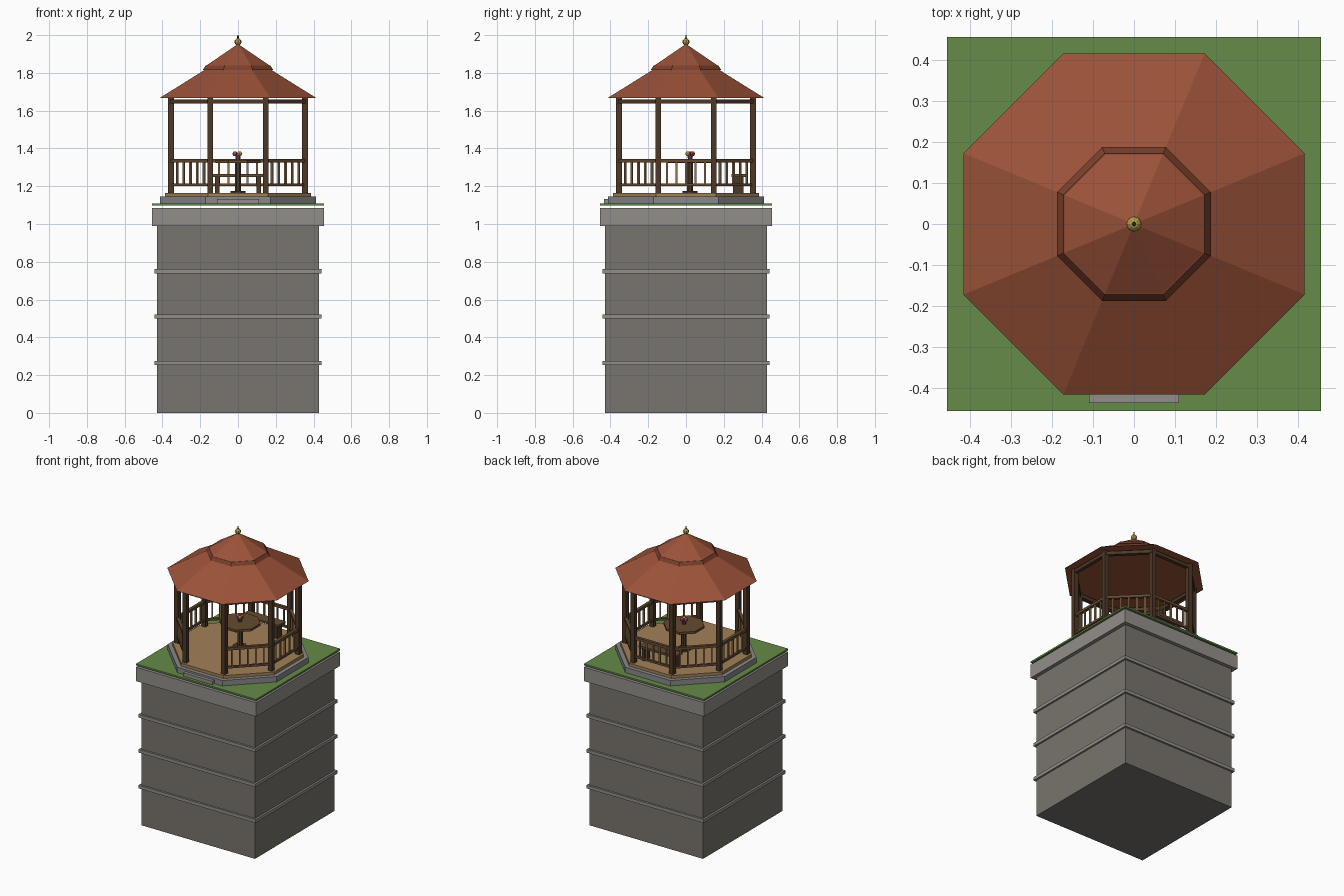
import bpy
from math import pi, cos, sin
from mathutils import Matrix, Vector

if "Cube" in bpy.data.objects:
    bpy.data.objects.remove(bpy.data.objects["Cube"])

def mat(name, r, g, b):
    m = bpy.data.materials.new(name)
    m.diffuse_color = (r, g, b, 1)
    m.use_nodes = True
    m.node_tree.nodes["Principled BSDF"].inputs["Base Color"].default_value = m.diffuse_color
    return m

STONE = mat("stone", .19, .175, .155)
TRIM = mat("trim_stone", .29, .275, .255)
SLAB = mat("slab_stone", .25, .25, .25)
GRASS = mat("grass", .13, .26, .065)
PLANK = mat("plank", .36, .22, .095)
DARK = mat("dark_wood", .075, .04, .02)
WOOD = mat("wood", .13, .07, .03)
TAN = mat("light_wood", .30, .18, .08)
TILE = mat("roof_tile", .33, .085, .04)
EDGE = mat("roof_edge", .20, .05, .025)
GOLD = mat("gold", .45, .33, .06)
IRON = mat("iron", .04, .04, .04)
VASE = mat("vase_glaze", .15, .06, .12)
PINK = mat("pink_petal", .50, .10, .22)
YELLOW = mat("yellow_petal", .60, .38, .05)
RED = mat("red_petal", .45, .05, .05)

def finish(name, m):
    o = bpy.context.object
    o.name = name
    o.data.materials.append(m)
    return o

def box(name, m, x, y, z, turn=0):
    """Box from (min, max) ranges, turned about the z axis of the model."""
    bpy.ops.mesh.primitive_cube_add(size=1)
    o = finish(name, m)
    size = [r[1] - r[0] for r in (x, y, z)]
    mid = Vector([(r[0] + r[1]) / 2 for r in (x, y, z)])
    o.data.transform(Matrix.Rotation(turn, 4, 'Z') @ Matrix.Translation(mid)
                     @ Matrix.Diagonal((*size, 1)))
    return o

def slab(name, m, h, z0, z1):
    return box(name, m, (-h, h), (-h, h), (z0, z1))

def prism(name, m, a0, a1, z0, z1, n=8, at=(0, 0)):
    """Regular prism or cone given by bottom and top apothem, flats on the axes."""
    k = 1 / cos(pi / n)
    bpy.ops.mesh.primitive_cone_add(vertices=n, radius1=a0 * k, radius2=a1 * k, depth=z1 - z0,
                                    location=(*at, (z0 + z1) / 2), rotation=(0, 0, pi / n))
    return finish(name, m)

def ball(name, m, r, loc):
    bpy.ops.mesh.primitive_uv_sphere_add(segments=8, ring_count=6, radius=r, location=loc)
    return finish(name, m)

# Tower, string courses, cap and floating lawn
slab("tower", STONE, .43, 0, .99)
for i, z in enumerate((.265, .51, .75)):
    slab(f"tower_band_{i}", TRIM, .443, z - .011, z + .011)
slab("tower_cap", TRIM, .455, .99, 1.085)
slab("lawn", GRASS, .455, 1.097, 1.108)

# Octagonal base, step and floor
prism("stone_base", SLAB, .413, .413, 1.106, 1.145)
box("entry_step", TRIM, (-.11, .11), (-.435, -.38), (1.106, 1.132))
prism("plank_floor", PLANK, .386, .386, 1.143, 1.165)

# Posts, beams and railings; side 0 is the open front
A, HALF = .355, .147
for i in range(8):
    t = i * pi / 4
    a = t - pi / 2 + pi / 8
    px, py = A / cos(pi / 8) * cos(a), A / cos(pi / 8) * sin(a)
    box(f"post_{i}", DARK, (px - .015, px + .015), (py - .015, py + .015), (1.16, 1.669))
    box(f"beam_{i}", DARK, (-HALF, HALF), (-A - .012, -A + .012), (1.637, 1.66), t)
    if i == 0:
        continue
    box(f"top_rail_{i}", WOOD, (-HALF, HALF), (-A - .01, -A + .01), (1.325, 1.343), t)
    box(f"low_rail_{i}", WOOD, (-HALF, HALF), (-A - .007, -A + .007), (1.2, 1.214), t)
    for j in range(-2, 3):
        x = j * .05
        box(f"baluster_{i}_{j + 2}", TAN, (x - .005, x + .005), (-A - .005, -A + .005),
            (1.21, 1.328), t)

# Two-tier roof
prism("lower_roof", TILE, .415, .165, 1.667, 1.823)
prism("roof_collar", EDGE, .187, .172, 1.815, 1.838)
prism("upper_roof", TILE, .172, 0, 1.836, 1.953)

# Finial
prism("finial_base", GOLD, .014, .008, 1.94, 1.952)
ball("finial_ball", GOLD, .019, (0, 0, 1.964))
prism("finial_spike", IRON, .005, .003, 1.975, 2.0, 6)

# Table with vase and flowers
T = (0, .022)
prism("table_foot", DARK, .04, .04, 1.165, 1.175, 8, T)
prism("table_leg", DARK, .016, .016, 1.17, 1.325, 8, T)
prism("table_top", WOOD, .12, .12, 1.322, 1.338, 8, T)
prism("vase", VASE, .011, .015, 1.338, 1.365, 8, T)
for i, m in enumerate((PINK, YELLOW, RED)):
    a = i * 2 * pi / 3 + pi
    ball(f"flower_{i}", m, .013, (.016 * cos(a), T[1] + .014 * sin(a), 1.372))

# Bench at the back
box("bench_seat", WOOD, (-.14, .14), (.24, .315), (1.25, 1.265))
for s in (-1, 1):
    box(f"bench_leg_{s}", DARK, (s * .11 - .011, s * .11 + .011), (.25, .305), (1.165, 1.252))
